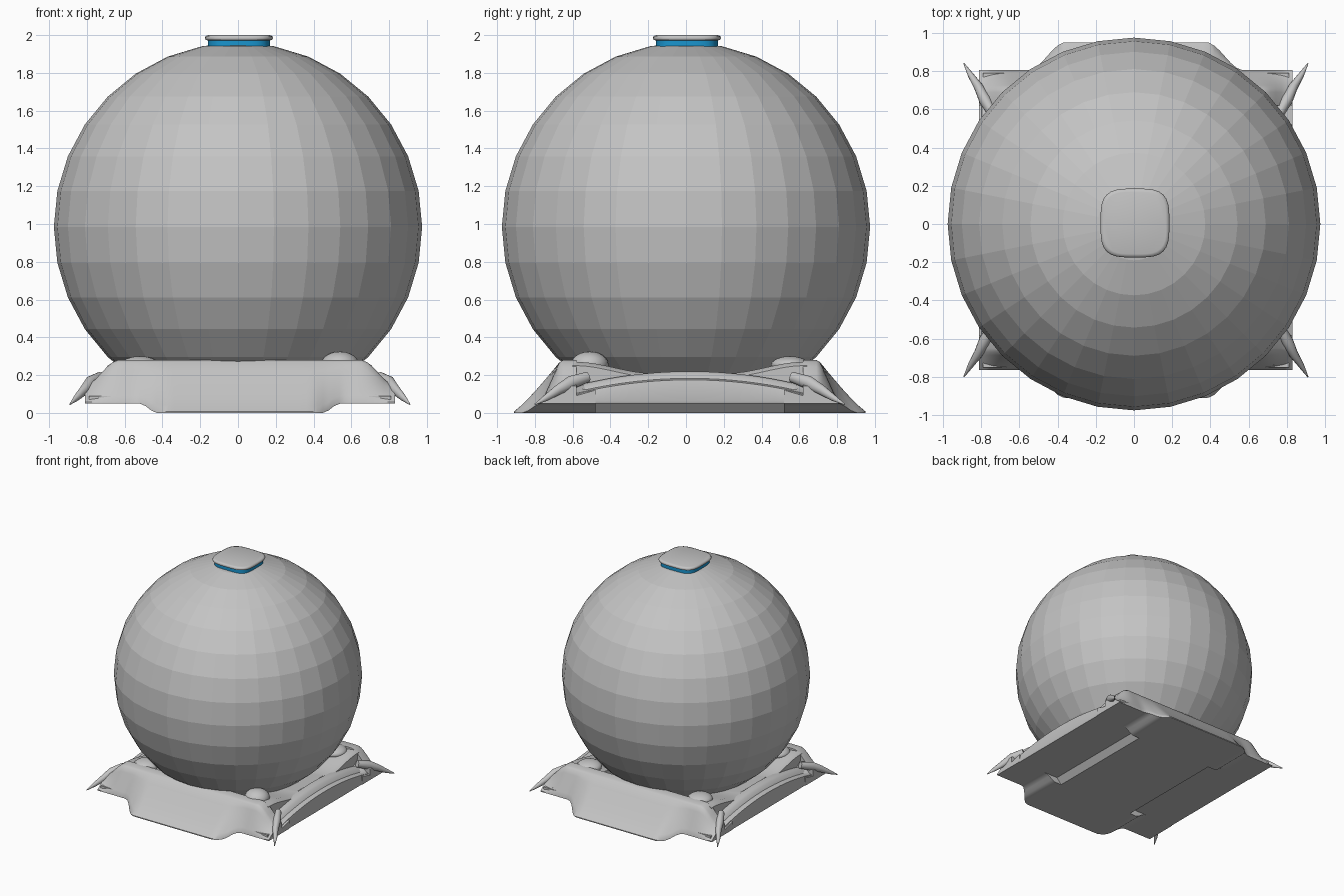
import bpy, bmesh, math
from mathutils import Vector

cube = bpy.data.objects.get("Cube")
if cube:
    bpy.data.objects.remove(cube, do_unlink=True)


def material(name, colour):
    m = bpy.data.materials.new(name)
    m.use_nodes = True
    m.diffuse_color = colour
    m.node_tree.nodes["Principled BSDF"].inputs["Base Color"].default_value = colour
    return m


GREY = material("light grey", (0.55, 0.55, 0.55, 1))
BLUE = material("blue", (0.01, 0.3, 0.62, 1))
MID_Y = 0.02      # centre of the base
MID_X = 0.01


def finish(name, bm, mat, angle=None):
    bmesh.ops.recalc_face_normals(bm, faces=bm.faces)
    mesh = bpy.data.meshes.new(name)
    bm.to_mesh(mesh)
    bm.free()
    obj = bpy.data.objects.new(name, mesh)
    bpy.context.collection.objects.link(obj)
    mesh.materials.append(mat)
    if angle:
        bpy.ops.object.select_all(action='DESELECT')
        obj.select_set(True)
        bpy.context.view_layer.objects.active = obj
        bpy.ops.object.shade_smooth_by_angle(angle=math.radians(angle))
    return obj


def loft(name, sections, mat, angle=30):
    """Skin closed loops of equal length and cap both ends."""
    bm = bmesh.new()
    loops = [[bm.verts.new(p) for p in s] for s in sections]
    n = len(loops[0])
    for a, b in zip(loops, loops[1:]):
        for i in range(n):
            j = (i + 1) % n
            bm.faces.new((a[i], a[j], b[j], b[i]))
    bm.faces.new(loops[0])
    bm.faces.new(loops[-1])
    return finish(name, bm, mat, angle)


def smooth(a, b, v):
    t = min(1, max(0, (v - a) / (b - a)))
    return t * t * (3 - 2 * t)


# Faceted globe
bm = bmesh.new()
bmesh.ops.create_uvsphere(bm, u_segments=32, v_segments=16, radius=0.975)
bmesh.ops.translate(bm, verts=bm.verts, vec=(0, 0, 0.985))
finish("globe", bm, GREY)


# Cap and its collar: rounded squares stacked by height
def rounded_square(r, z, n=48):
    pts = []
    for i in range(n):
        a = math.tau * i / n
        c, s = math.cos(a), math.sin(a)
        k = r / (abs(c) ** 3.6 + abs(s) ** 3.6) ** (1 / 3.6)
        pts.append((k * c + 0.005, k * s + 0.005, z))
    return pts


loft("cap_collar", [rounded_square(0.165, z) for z in (1.9, 1.978)], BLUE)
cap = [(0.165, 1.972), (0.176, 1.975), (0.18, 1.985), (0.176, 1.995), (0.162, 2.0)]
loft("cap", [rounded_square(r, z) for r, z in cap], GREY, 50)


# End bars with a flared apron in the middle
def bar_section(x, side):
    a = abs(x)
    flare = 1 - smooth(0.37, 0.56, a)
    drop = smooth(0.64, 0.83, a)
    toe_y = 0.785 + 0.145 * flare
    toe_z = 0.05 * (1 - smooth(0, 0.7, flare))
    top = 0.28 - 0.14 * drop
    pts = [(0.5, toe_z), (toe_y, toe_z), (toe_y, toe_z + 0.008)]
    # concave slope from toe up to the shoulder
    for i in range(1, 7):
        t = i / 6
        y = toe_y + (0.69 - toe_y) * t
        z = toe_z + 0.008 + (top - 0.02 - toe_z) * (t ** (1 + 0.15 * flare))
        pts.append((y, z))
    pts += [(0.67, top), (0.6, top), (0.6, top - 0.05), (0.5, 0.12)]
    return [(x + MID_X, side * y + MID_Y, z) for y, z in pts]


STEPS = 56
for label, side in (("front", -1), ("back", 1)):
    xs = [-0.82 + 1.64 * i / STEPS for i in range(STEPS + 1)]
    loft(label + "_bar", [bar_section(x, side) for x in xs], GREY, 40)


# Arched side sills and the inner panels behind them
def sill_section(y, side):
    arch = max(0, 1 - (y / 0.76) ** 2)
    low, high = 0.065 + 0.115 * arch, 0.10 + 0.12 * arch
    pts = [(0.4, 0.05), (0.815, 0.05), (0.82, 0.062), (0.805, low - 0.005),
           (0.785, low), (0.765, low + 0.003), (0.745, high - 0.01),
           (0.72, high), (0.68, high), (0.66, high - 0.02), (0.4, 0.08)]
    return [(side * x + MID_X, y + MID_Y, z) for x, z in pts]


def panel_section(y, side):
    top = 0.21 + 0.06 * smooth(0.2, 0.6, abs(y))
    pts = [(0.4, 0.07), (0.7, 0.07), (0.7, top - 0.02), (0.67, top), (0.4, top - 0.03)]
    return [(side * x + MID_X, y + MID_Y, z) for x, z in pts]


for label, side in (("right", -1), ("left", 1)):
    ys = [-0.76 + 1.52 * i / 40 for i in range(41)]
    loft(label + "_sill", [sill_section(y, side) for y in ys], GREY, 40)
    ys = [-0.62 + 1.24 * i / 30 for i in range(31)]
    loft(label + "_inner_panel", [panel_section(y, side) for y in ys], GREY, 40)


# Underside: wide floor with a lower central keel
def slab(name, hx, hy, z0, z1):
    ring = [(-hx, -hy), (hx, -hy), (hx, hy), (-hx, hy)]
    loft(name, [[(x + MID_X, y + MID_Y, z) for x, y in ring] for z in (z0, z1)], GREY)


slab("floor", 0.8, 0.77, 0.05, 0.09)
keel = [(-0.42, 0.055), (-0.37, 0), (0.37, 0), (0.42, 0.055)]
loft("keel", [[(x + MID_X, y + MID_Y, z) for x, z in keel] for y in (-0.78, 0.78)], GREY)


# Corner horns and the soft knobs beside the globe
HORN = [((0.74, 0.54, 0.19), 0.035), ((0.79, 0.63, 0.16), 0.045),
        ((0.825, 0.7, 0.12), 0.034), ((0.865, 0.76, 0.08), 0.022),
        ((0.9, 0.82, 0.045), 0.004)]
for sx, xname in ((-1, "right"), (1, "left")):
    for sy, yname in ((-1, "front"), (1, "back")):
        rings = []
        for i, (p, r) in enumerate(HORN):
            ahead = Vector(HORN[min(i + 1, 4)][0]) - Vector(HORN[max(i - 1, 0)][0])
            u = ahead.cross(Vector((0, 0, 1))).normalized()
            v = u.cross(ahead).normalized()
            rings.append([])
            for k in range(12):
                a = math.tau * k / 12
                q = Vector(p) + r * (u * math.cos(a) * 0.7 + v * math.sin(a) * 0.8)
                rings[-1].append((sx * q.x + MID_X, sy * q.y + MID_Y, q.z))
        loft(f"{yname}_{xname}_horn", rings, GREY, 60)
        bm = bmesh.new()
        bmesh.ops.create_uvsphere(bm, u_segments=20, v_segments=12, radius=1)
        tall = 0.07 if (sx, sy) == (1, -1) else 0.045
        bmesh.ops.scale(bm, verts=bm.verts, vec=(0.1, 0.1, tall))
        bmesh.ops.translate(bm, verts=bm.verts,
                            vec=(sx * 0.53 + MID_X, sy * 0.53 + MID_Y, 0.255))
        finish(f"{yname}_{xname}_knob", bm, GREY, 60)
